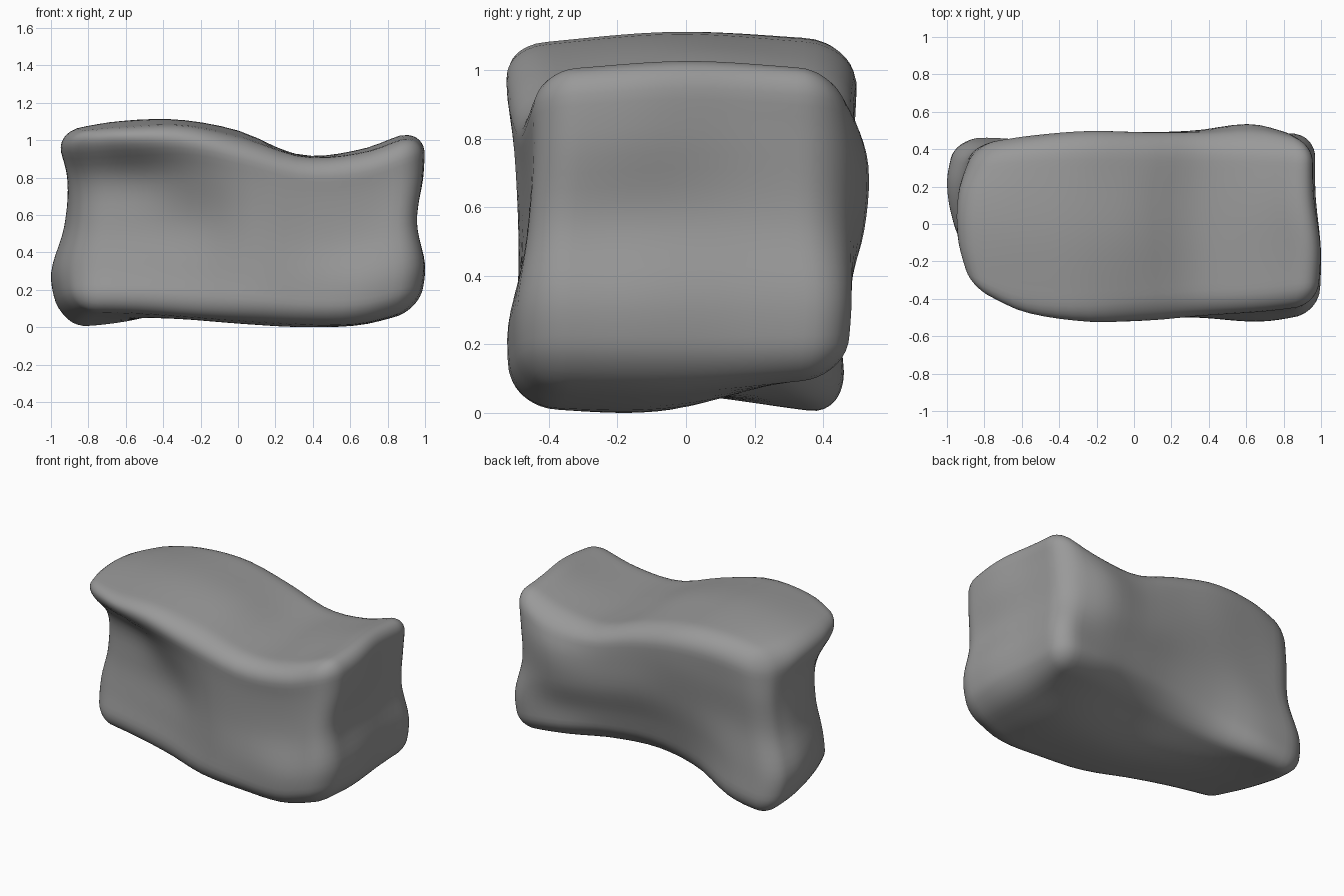
import bpy, bmesh
from math import sin, pi
from mathutils import Vector

old = bpy.data.objects.get("Cube")
if old:
    bpy.data.objects.remove(old)

# Face contours: each row runs along the first axis, rows stack along the second
TOP = [[1.04, 1.06, 1.07, 1.00, .91, .93, 1.03],
       [1.05, 1.10, 1.11, 1.05, .92, .95, 1.06],
       [1.02, 1.08, 1.08, 1.01, .92, .94, 1.03]]
BOTTOM = [[.09, .08, .06, .04, .02, .02, .09],
          [.04, .05, .045, .025, .01, .02, .08],
          [-.012, .02, .11, .17, .17, .13, .09]]
FRONT = [[-.29, -.34, -.40, -.49, -.50, -.51, -.47],
         [-.24, -.30, -.37, -.48, -.50, -.52, -.48],
         [-.22, -.28, -.36, -.48, -.48, -.47, -.46],
         [-.24, -.32, -.45, -.50, -.48, -.46, -.44],
         [-.38, -.53, -.56, -.53, -.50, -.48, -.44]]
BACK = [[.47, .46, .36, .35, .39, .46, .47],
        [.45, .44, .40, .40, .43, .47, .49],
        [.42, .43, .45, .47, .49, .52, .46],
        [.43, .46, .49, .49, .50, .53, .46],
        [.43, .48, .50, .49, .48, .47, .45]]
LEFT_END = [[-.86, -.92, -.95, -.93],
            [-.86, -.96, -1.0, -.96],
            [-.82, -.90, -.93, -.89],
            [-.82, -.90, -.91, -.87],
            [-.91, -.97, -.96, -.85]]
RIGHT_END = [[.95, .97, .95, .95],
             [.99, 1.0, .97, .97],
             [.96, .95, .93, .93],
             [.98, .99, .95, .94],
             [.98, 1.0, .97, .97]]


def spline(vals, t):
    """Smooth curve through evenly spaced values, t from -1 to 1."""
    n = len(vals) - 1
    f = min(max((t + 1) / 2, 0), 1) * n
    i = min(int(f), n - 1)
    f -= i
    b, c = vals[i], vals[i + 1]
    a, d = vals[max(i - 1, 0)], vals[min(i + 2, n)]
    m, k = (c - a) / 2, (d - b) / 2
    return b + f * (m + f * (3 * (c - b) - 2 * m - k + f * (2 * (b - c) + m + k)))


def contour(table, s, t):
    return spline([spline(row, s) for row in table], t)


def between(low, high, t):
    return low + (high - low) * (t + 1) / 2


# Rounded block, with the grid packed towards its edges
bm = bmesh.new()
bmesh.ops.create_cube(bm, size=2)
bmesh.ops.subdivide_edges(bm, edges=bm.edges[:], cuts=31, use_grid_fill=True)
half = Vector((1, .5, .54))
radius = .14
for v in bm.verts:
    p = Vector([sin(c * pi / 2) * h for c, h in zip(v.co, half)])
    core = Vector([max(-h + radius, min(h - radius, c)) for c, h in zip(p, half)])
    p = core + (p - core).normalized() * radius
    x, y, z = [c / h for c, h in zip(p, half)]
    # Push every side onto its contour
    v.co = (between(contour(LEFT_END, y, z), contour(RIGHT_END, y, z), x),
            between(contour(FRONT, x, z), contour(BACK, x, z), y),
            between(contour(BOTTOM, x, y), contour(TOP, x, y), z))

# Rest the stone on the ground
ground = min(v.co.z for v in bm.verts)
bmesh.ops.translate(bm, verts=bm.verts, vec=(0, 0, -ground))
bmesh.ops.recalc_face_normals(bm, faces=bm.faces[:])
for f in bm.faces:
    f.smooth = True

mesh = bpy.data.meshes.new("rock")
bm.to_mesh(mesh)
bm.free()
rock = bpy.data.objects.new("rock", mesh)
bpy.context.collection.objects.link(rock)

# Grey stone colour
stone = bpy.data.materials.new("grey stone")
stone.use_nodes = True
colour = (.32, .32, .32, 1)
stone.diffuse_color = colour
stone.node_tree.nodes["Principled BSDF"].inputs["Base Color"].default_value = colour
mesh.materials.append(stone)
